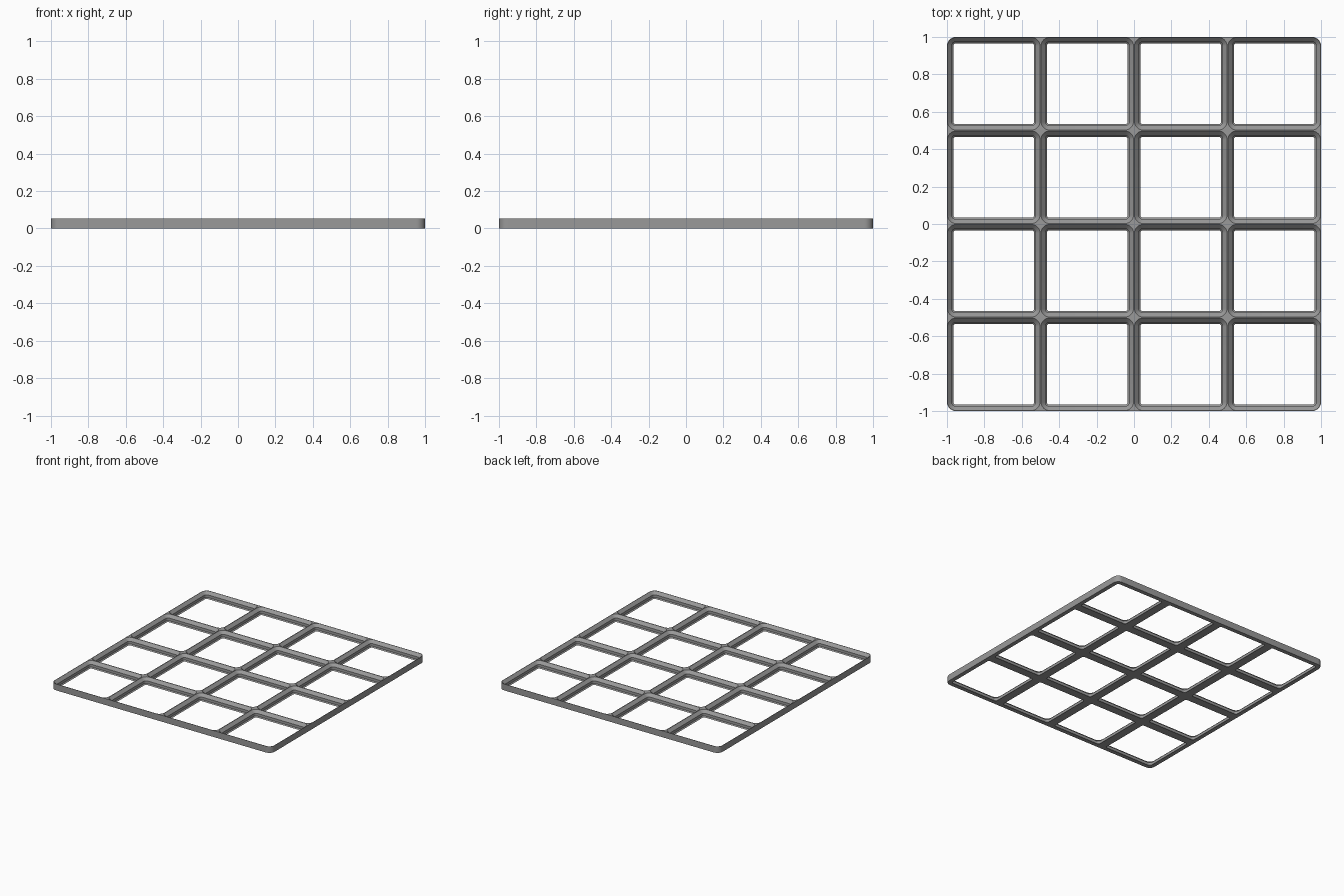
import bpy, bmesh, math

if "Cube" in bpy.data.objects:
    bpy.data.objects.remove(bpy.data.objects["Cube"])

MM = 2 / 168             # grid pitch is 42 mm, four cells across
CELLS = 4
PITCH = 2 / CELLS
SEG = 8                  # segments per rounded corner
HEIGHT = 4.4 * MM

# Socket profile of one cell: (inset from the cell edge, height), in mm
PROFILE = [(0.25, 4.4), (2.15, 2.5), (2.15, 0.7), (2.85, 0.0)]


def loop(bm, cx, cy, inset, z, radii):
    """Rounded square; radii run counter-clockwise from the +x +y corner."""
    h = PITCH / 2 - inset
    verts = []
    for k, (sx, sy) in enumerate([(1, 1), (-1, 1), (-1, -1), (1, -1)]):
        r = radii[k]
        for i in range(SEG + 1):
            a = math.pi / 2 * (k + i / SEG)
            verts.append(bm.verts.new((cx + sx * (h - r) + r * math.cos(a),
                                       cy + sy * (h - r) + r * math.sin(a), z)))
    return verts


bm = bmesh.new()
last = CELLS - 1
for ix in range(CELLS):
    for iy in range(CELLS):
        cx, cy = (ix + 0.5) * PITCH - 1, (iy + 0.5) * PITCH - 1
        # Only the four corners of the whole plate are rounded on the outside
        corners = [(last, last), (0, last), (0, 0), (last, 0)]
        outer = [4 * MM if (ix, iy) == c else 0 for c in corners]
        rings = [loop(bm, cx, cy, 0, HEIGHT, outer)]
        for inset, z in PROFILE:
            rings.append(loop(bm, cx, cy, inset * MM, z * MM, [(4 - inset) * MM] * 4))
        rings.append(loop(bm, cx, cy, 0, 0, outer))
        for a, b in zip(rings, rings[1:]):
            n = len(a)
            for i in range(n):
                j = (i + 1) % n
                bm.faces.new((a[i], a[j], b[j], b[i]))

# Weld the cells, then close the outer wall
bmesh.ops.remove_doubles(bm, verts=bm.verts, dist=1e-5)
rim = [e for e in bm.edges if e.is_boundary]
bmesh.ops.bridge_loops(bm, edges=rim)
bmesh.ops.recalc_face_normals(bm, faces=bm.faces)

mesh = bpy.data.meshes.new("grid_baseplate")
bm.to_mesh(mesh)
bm.free()
plate = bpy.data.objects.new("grid_baseplate", mesh)
bpy.context.collection.objects.link(plate)

grey = bpy.data.materials.new("mid grey")
grey.diffuse_color = (0.32, 0.32, 0.32, 1)
grey.use_nodes = True
grey.node_tree.nodes["Principled BSDF"].inputs["Base Color"].default_value = grey.diffuse_color
mesh.materials.append(grey)

bpy.context.view_layer.objects.active = plate
plate.select_set(True)
bpy.ops.object.shade_smooth_by_angle(angle=math.radians(30))
